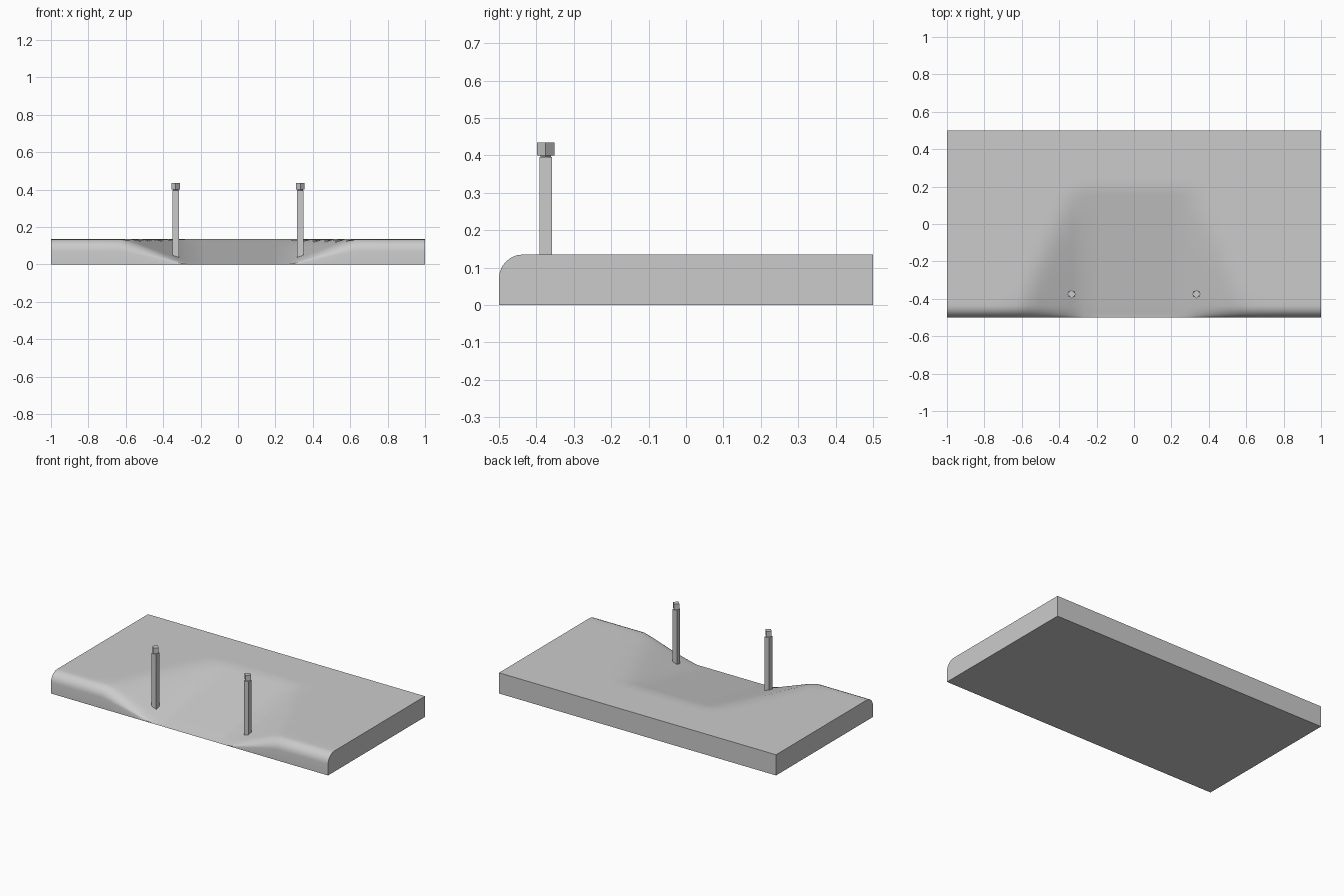
import bpy, bmesh, math

if "Cube" in bpy.data.objects:
    bpy.data.objects.remove(bpy.data.objects["Cube"])

H, R = 0.135, 0.064          # slab height, kerb rounding
RAMP_END = 0.2               # y where the ramp meets the pavement


def depression(x, y):
    """0 = full pavement height, 1 = lowered to the ground."""
    t = min(max((y + 0.5) / (RAMP_END + 0.5), 0), 1)
    inner, outer = 0.27, 0.63 - 0.3 * t
    side = min(max((outer - abs(x)) / (outer - inner), 0), 1)
    return (1 - t) * side


# kerb and pavement cross-section, front to back
profile = [(-0.5, 0.0)]
for i in range(7):
    a = math.radians(90 * i / 6)
    profile.append((-0.5 + R * (1 - math.cos(a)), H - R + R * math.sin(a)))
profile += [(-0.4 + 0.05 * i, H) for i in range(19)]

xs = [0, 0.09, 0.18, 0.27, 0.33, 0.39, 0.45, 0.51, 0.57, 0.63, 0.75, 0.88, 1.0]
xs = [-x for x in reversed(xs[1:])] + xs

# pavement slab with dropped kerb
bm = bmesh.new()
grid = [[bm.verts.new((x, y, z * (1 - depression(x, y)))) for y, z in profile] for x in xs]
base = [bm.verts.new((x, 0.5, 0)) for x in xs]
for i in range(len(xs) - 1):
    a, b = grid[i], grid[i + 1]
    for j in range(len(profile) - 1):
        bm.faces.new((a[j], b[j], b[j + 1], a[j + 1]))
    bm.faces.new((a[-1], b[-1], base[i + 1], base[i]))
    bm.faces.new((base[i], base[i + 1], b[0], a[0]))
bm.faces.new(grid[0] + [base[0]])
bm.faces.new(list(reversed(grid[-1] + [base[-1]])))
bmesh.ops.remove_doubles(bm, verts=bm.verts, dist=1e-5)
bmesh.ops.recalc_face_normals(bm, faces=bm.faces)
me = bpy.data.meshes.new("pavement_slab")
bm.to_mesh(me)
bm.free()
slab = bpy.data.objects.new("pavement_slab", me)
bpy.context.collection.objects.link(slab)
bpy.context.view_layer.objects.active = slab
slab.select_set(True)
bpy.ops.object.shade_smooth_by_angle(angle=math.radians(40))


def square_bar(name, x, z0, z1, r0, r1, turn):
    bpy.ops.mesh.primitive_cone_add(vertices=4, radius1=r0, radius2=r1, depth=z1 - z0,
                                    location=(x, -0.375, (z0 + z1) / 2),
                                    rotation=(0, 0, math.radians(turn)))
    bpy.context.object.name = name


# pair of bollards: shaft, neck and turned cap
for side, x in (("left", -0.333), ("right", 0.333)):
    square_bar("bollard_shaft_" + side, x, 0.01, 0.395, 0.0233, 0.0233, 45)
    square_bar("bollard_neck_" + side, x, 0.39, 0.403, 0.012, 0.016, 0)
    square_bar("bollard_cap_" + side, x, 0.40, 0.435, 0.0233, 0.0233, 0)
